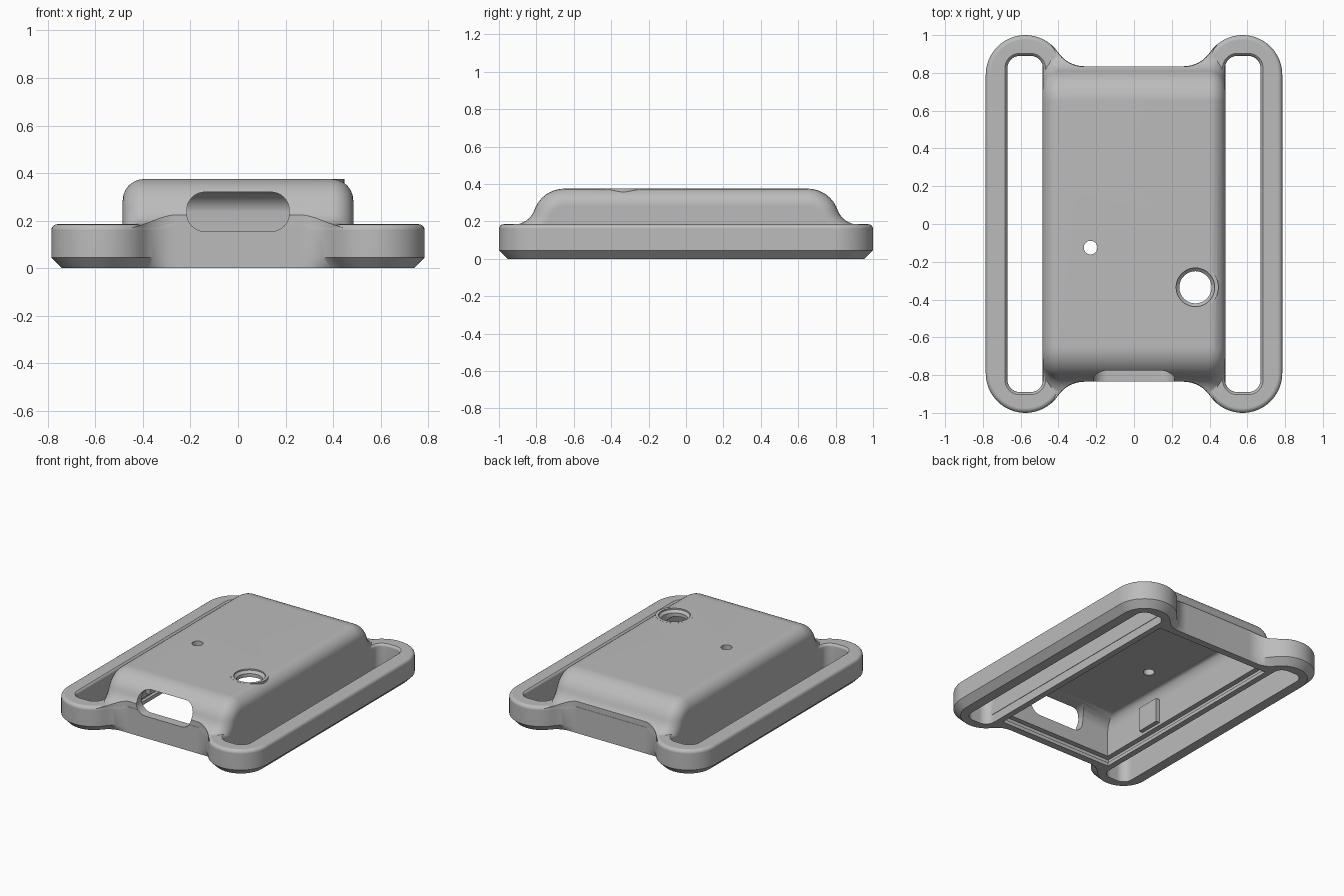
import bpy, bmesh
from math import sin, cos, radians, degrees, atan2, sqrt

cube = bpy.data.objects.get("Cube")
if cube:
    bpy.data.objects.remove(cube, do_unlink=True)


def arc(cx, cy, r, a0, a1, n=10):
    angles = [radians(a0 + (a1 - a0) * i / n) for i in range(n + 1)]
    return [(cx + r * cos(a), cy + r * sin(a)) for a in angles]


def rounded_rect(x0, x1, y0, y1, r):
    return (arc(x1 - r, y1 - r, r, 90, 0) + arc(x1 - r, y0 + r, r, 0, -90)
            + arc(x0 + r, y0 + r, r, -90, -180) + arc(x0 + r, y1 - r, r, 180, 90))


def inset(points, amount):
    """Move a clockwise outline inwards; amount is a number or a rule."""
    out = []
    for i, (x, y) in enumerate(points):
        px, py = points[i - 1]
        nx, ny = points[(i + 1) % len(points)]
        tx, ty = nx - px, ny - py
        length = sqrt(tx * tx + ty * ty)
        d = amount(x) if callable(amount) else amount
        out.append((x + ty / length * d, y - tx / length * d))
    return out


def loft(name, rings):
    """Skin a list of equal rings of 3D points into a closed solid."""
    bm = bmesh.new()
    loops = [[bm.verts.new(p) for p in ring] for ring in rings]
    n = len(loops[0])
    for a, b in zip(loops, loops[1:]):
        for i in range(n):
            j = (i + 1) % n
            bm.faces.new((a[i], a[j], b[j], b[i]))
    bm.faces.new(loops[0])
    bm.faces.new(loops[-1])
    bmesh.ops.recalc_face_normals(bm, faces=bm.faces)
    mesh = bpy.data.meshes.new(name)
    bm.to_mesh(mesh)
    bm.free()
    obj = bpy.data.objects.new(name, mesh)
    bpy.context.collection.objects.link(obj)
    return obj


def flat(points, z):
    return [(x, y, z) for x, y in points]


def disc(x, y, r, z):
    return flat(arc(x, y, r, 360, 7.5, 47), z)


def box_ring(x0, x1, y0, y1, z):
    return [(x0, y0, z), (x1, y0, z), (x1, y1, z), (x0, y1, z)]


def combine(target, tool, operation):
    mod = target.modifiers.new("cut", 'BOOLEAN')
    mod.operation, mod.solver, mod.object = operation, 'EXACT', tool
    deps = bpy.context.evaluated_depsgraph_get()
    deps.update()
    mesh = bpy.data.meshes.new_from_object(target.evaluated_get(deps))
    target.modifiers.clear()
    target.data = mesh
    bpy.data.objects.remove(tool, do_unlink=True)


# Plan outline: two strap loops blended into the body ends
end_y, loop_x, loop_y, loop_r, blend_r = 0.835, 0.575, 0.79, 0.21, 0.17
dy = end_y + blend_r - loop_y
dx = sqrt((loop_r + blend_r) ** 2 - dy ** 2)
turn = degrees(atan2(dy, -dx))
quarter = (arc(loop_x - dx, end_y + blend_r, blend_r, -90, turn - 180)[:-1]
           + arc(loop_x, loop_y, loop_r, turn, 0, 20))
outline = (quarter + [(x, -y) for x, y in reversed(quarter)]
           + [(-x, -y) for x, y in quarter] + [(-x, y) for x, y in reversed(quarter)])


def fade(x):
    t = min(1, max(0, (abs(x) - 0.27) / 0.15))
    return t * t * (3 - 2 * t)


# Base with a bottom chamfer and a small rounded top edge
LOOP_H, CHAMFER, EDGE = 0.185, 0.045, 0.025
rings = [flat(inset(outline, lambda x: CHAMFER * fade(x)), 0), flat(outline, CHAMFER)]
for a in (0, 22.5, 45, 67.5, 90):
    a = radians(a)
    d = EDGE * (1 - cos(a))
    rings.append(flat(inset(outline, lambda x: d * fade(x)), LOOP_H - EDGE + EDGE * sin(a)))
case = loft("tracker_case", rings)

# Strap slots with softened upper rims
for s in (1, -1):
    x0, x1 = sorted((s * 0.482, s * 0.67))
    slot = rounded_rect(x0, x1, -0.89, 0.89, 0.065)
    levels = ((0, -0.1), (0, 0.167), (-0.005, 0.178), (-0.016, 0.187), (-0.016, 0.3))
    combine(case, loft("slot_cutter", [flat(inset(slot, d), z) for d, z in levels]), 'DIFFERENCE')

# Raised body: side profile with flared ends, rounded along both long edges
half = arc(0.65, 0.205, 0.17, 90, 20, 12) + arc(0.925, 0.305, 0.123, 200, 270, 8)[1:]
half += [(1.05, 0.182), (1.05, -0.1)]
profile = [(-y, z) for y, z in reversed(half)] + half
BODY_X, ROUND = 0.485, 0.09
steps = [(BODY_X - ROUND * (1 - sin(radians(a))), ROUND * (1 - cos(radians(a))))
         for a in range(0, 91, 15)]
steps = [(-x, d) for x, d in reversed(steps)] + steps
body = loft("body", [[(x, y, z) for y, z in inset(profile, d)] for x, d in steps])
trim = inset(outline, 0.002)
combine(body, loft("trim", [flat(trim, 0.06), flat(trim, 0.5)]), 'INTERSECT')
combine(case, body, 'UNION')

# Raised rim around the button hole
BX, BY = 0.325, -0.335
combine(case, loft("button_rim", [disc(BX, BY, 0.122, 0.335), disc(BX, BY, 0.122, 0.3755)]), 'UNION')

# Hollow inside with a lid groove and a curved ceiling
levels = [(0.44, 0.785, -0.1), (0.44, 0.785, 0.025), (0.46, 0.805, 0.026),
          (0.46, 0.805, 0.06), (0.425, 0.77, 0.061), (0.425, 0.77, 0.235)]
for a in (22.5, 45, 67.5, 90):
    c, s = cos(radians(a)), sin(radians(a))
    levels.append((0.425 - 0.05 * (1 - c), 0.77 - 0.12 * (1 - c), 0.235 + 0.09 * s))
combine(case, loft("cavity", [box_ring(-x, x, -y, y, z) for x, y, z in levels]), 'DIFFERENCE')

# Connector opening in the front wall
port = rounded_rect(-0.215, 0.215, 0.155, 0.32, 0.075)
combine(case, loft("port_cutter", [[(x, y, z) for x, z in port] for y in (-1.1, -0.6)]), 'DIFFERENCE')

# Button hole with a countersink, and a small indicator hole
button = [(0.085, 0.2), (0.085, 0.35), (0.102, 0.366), (0.102, 0.5)]
combine(case, loft("button_cutter", [disc(BX, BY, r, z) for r, z in button]), 'DIFFERENCE')
combine(case, loft("light_cutter", [disc(-0.23, -0.125, 0.036, z) for z in (0.2, 0.5)]), 'DIFFERENCE')

# Support rib on the inner right wall
rib = loft("inner_rib", [box_ring(-0.45, -0.395, -0.42, -0.25, z) for z in (0.08, 0.25)])
combine(case, rib, 'UNION')

# Material and shading
grey = bpy.data.materials.new("light_grey_plastic")
grey.use_nodes = True
colour = (0.5, 0.5, 0.5, 1)
grey.diffuse_color = colour
for node in grey.node_tree.nodes:
    if node.type == 'BSDF_PRINCIPLED':
        node.inputs["Base Color"].default_value = colour
case.data.materials.clear()
case.data.materials.append(grey)
for face in case.data.polygons:
    face.material_index = 0

bpy.ops.object.select_all(action='DESELECT')
case.select_set(True)
bpy.context.view_layer.objects.active = case
bpy.ops.object.shade_smooth_by_angle(angle=radians(32))
weighted = case.modifiers.new("weighted_normals", 'WEIGHTED_NORMAL')
weighted.keep_sharp = True
